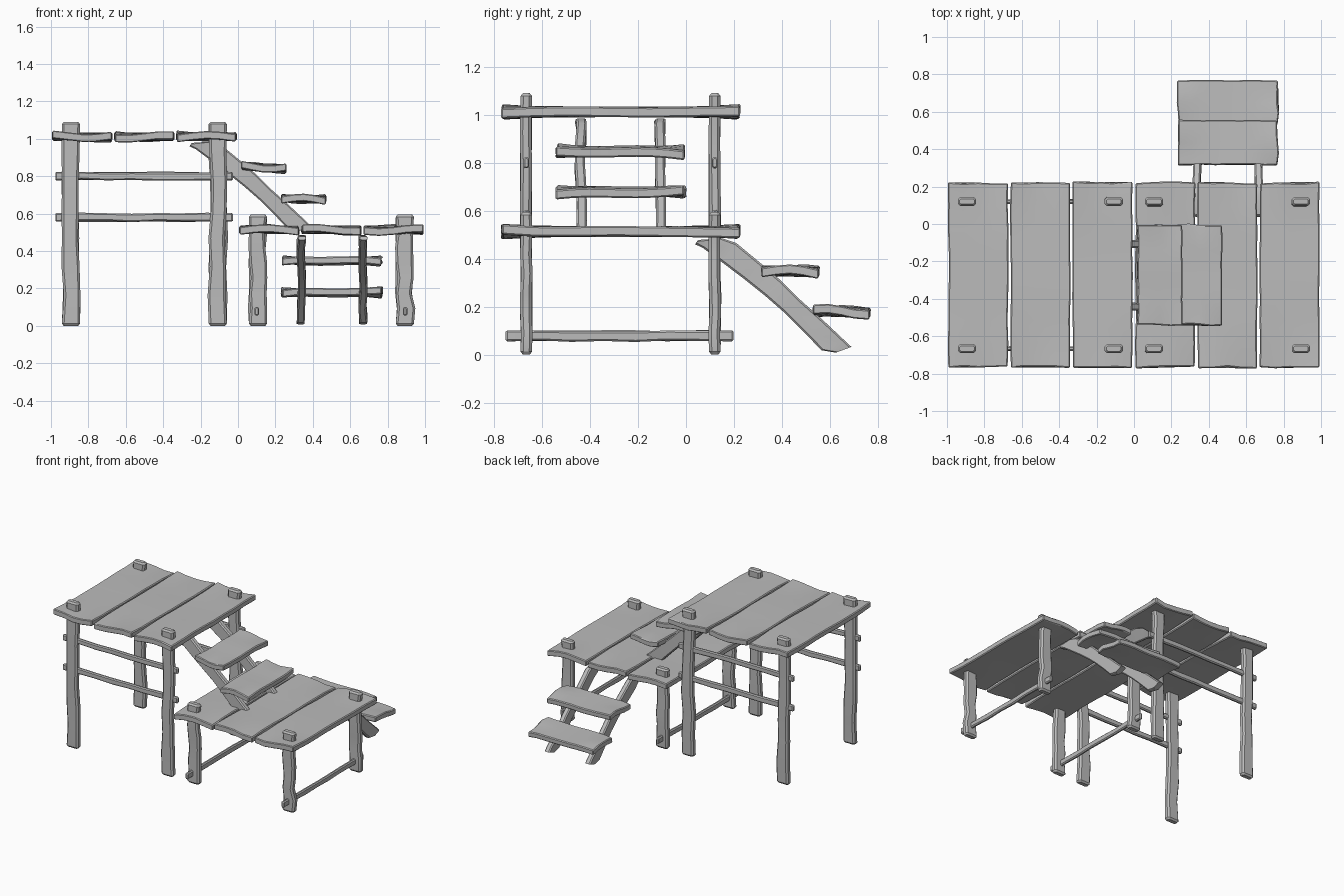
import bpy, bmesh, math, random
from mathutils import Vector, Matrix

if "Cube" in bpy.data.objects:
    bpy.data.objects.remove(bpy.data.objects["Cube"])

rng = random.Random(7)
wood = bpy.data.materials.new("grey_wood")
wood.diffuse_color = (0.5, 0.5, 0.5, 1)
wood.use_nodes = True
wood.node_tree.nodes["Principled BSDF"].inputs["Base Color"].default_value = wood.diffuse_color


def loft(name, rings, matrix=Matrix()):
    """Skin a list of closed rings, cap both ends, keep crisp edges."""
    bm = bmesh.new()
    loops = [[bm.verts.new(matrix @ Vector(p)) for p in r] for r in rings]
    n = len(loops[0])
    for a, b in zip(loops, loops[1:]):
        for i in range(n):
            j = (i + 1) % n
            bm.faces.new((a[i], a[j], b[j], b[i]))
    bm.faces.new(loops[0][::-1])
    bm.faces.new(loops[-1])
    bmesh.ops.recalc_face_normals(bm, faces=bm.faces)
    me = bpy.data.meshes.new(name)
    bm.to_mesh(me)
    bm.free()
    me.shade_smooth()
    me.set_sharp_from_angle(angle=math.radians(25))
    me.materials.append(wood)
    ob = bpy.data.objects.new(name, me)
    bpy.context.collection.objects.link(ob)
    return ob


def octagon(w, t, c):
    """Chamfered rectangle section, width w and thickness t."""
    a, b = w / 2, t / 2
    return [(-a, -b + c), (-a + c, -b), (a - c, -b), (a, -b + c),
            (a, b - c), (a - c, b), (-a + c, b), (-a, b - c)]


def beam(name, length, w, t, c, sway, matrix, n=7):
    """Rough-hewn pole along local z, w on local x, t on local y."""
    shape = [(rng.uniform(-sway, sway), rng.uniform(-sway, sway) * 0.4,
              w * rng.uniform(0.86, 1.0)) for _ in range(n + 1)]
    shape[0] = shape[n] = (0, 0, w)
    rings = []
    for i in range(-1, n + 2):
        k = min(max(i, 0), n)
        dx, dy, ww = shape[k]
        z, inset = c + (length - 2 * c) * k / n, 0
        if i != k:
            z, inset = (0 if i < 0 else length), c * 0.8
        rings.append([(x + dx, y + dy, z)
                      for x, y in octagon(ww - 2 * inset, t - 2 * inset, c - inset * 0.5)])
    return loft(name, rings, matrix)


def plank(name, w, length, t, matrix, rough=0.006, cols=5, n=8):
    """Warped board: w on local x, length on local y, ends curl and wave."""
    c = 0.006
    phase = [rng.uniform(0, 6.28) for _ in range(2)]
    ends = [[rng.uniform(-0.008, 0.004) for _ in range(cols)] for _ in range(2)]
    sides = [(rng.uniform(0, rough), rng.uniform(0, rough)) for _ in range(n + 1)]
    rings = []
    for i in range(-1, n + 2):
        k = min(max(i, 0), n)
        s = k / n
        inset = 0 if i == k else c * 0.8
        y = -length / 2 + c + (length - 2 * c) * s
        y += 0 if i == k else (-c if i < 0 else c)
        curl = abs(2 * s - 1) ** 4
        a, b = -w / 2 + sides[k][0] + inset, w / 2 - sides[k][1] - inset
        h = t / 2 - inset

        def place(x, z, f):
            col = min(int(f * (cols - 1) + 0.5), cols - 1)
            dy = ends[0 if s < 0.5 else 1][col] * curl * (1 if s > 0.5 else -1)
            dz = 0.010 * curl * math.sin(f * 4.4 + phase[0 if s < 0.5 else 1])
            dz += 0.002 * math.sin(s * 9 + phase[0])
            return (x, y + dy, z + dz)

        ring = [place(a, -h + c - inset, 0)]
        fr = [j / (cols - 1) for j in range(cols)]
        xs = [a + c + (b - a - 2 * c) * f for f in fr]
        ring += [place(x, -h, f) for x, f in zip(xs, fr)]
        ring += [place(b, -h + c - inset, 1), place(b, h - c + inset, 1)]
        ring += [place(x, h, f) for x, f in zip(xs[::-1], fr[::-1])]
        ring += [place(a, h - c + inset, 0)]
        rings.append(ring)
    return loft(name, rings, matrix)


T = Matrix.Translation
along_x = Matrix(((0, 0, 1, 0), (0, 1, 0, 0), (-1, 0, 0, 0), (0, 0, 0, 1)))
along_y = Matrix(((0, 1, 0, 0), (0, 0, 1, 0), (1, 0, 0, 0), (0, 0, 0, 1)))
post_y = (-0.666, 0.12)

# Platforms: three boards and four posts each
for label, x0, top, height in (("high", -1.0, 1.012, 1.09), ("low", 0.0, 0.513, 0.595)):
    for i in range(3):
        plank(f"{label}_deck_board_{i + 1}", 0.325, 0.993, 0.042,
              T((x0 + 0.167 + 0.3325 * i, -0.272, top)))
    for px in (x0 + 0.107, x0 + 0.892):
        for py in post_y:
            beam(f"{label}_post", height, 0.097, 0.048, 0.012, 0.008, T((px, py, 0)))

# Rails of the high platform, running left to right through the posts
for y in post_y:
    for z in (0.80, 0.58):
        beam("high_side_rail", 0.95, 0.046, 0.024, 0.007, 0.004,
             T((-0.977, y, z)) @ along_x)

# Rails of the low platform, running front to back near the ground
for x in (0.1, 0.893):
    beam("low_side_rail", 0.95, 0.046, 0.024, 0.007, 0.004,
         T((x, -0.752, 0.078)) @ along_y)

# Stair side profile: (lower y, z, upper y, z) from top to foot
STRINGER = ((.038, .46, .05, .478), (.07, .445, .15, .485), (.15, .385, .21, .465),
            (.24, .317, .3125, .38), (.33, .245, .40, .305), (.41, .175, .48, .225),
            (.50, .085, .575, .14), (.565, .018, .66, .06), (.625, .008, .69, .032))


def stairs(label, m):
    # Two slanted side boards with a slight sway
    for sx in (0.338, 0.668):
        rings = []
        for ly, lz, uy, uz in STRINGER:
            lo, up = Vector((0, ly, lz)), Vector((0, uy, uz))
            d = (up - lo).normalized() * 0.008
            cx = sx + rng.uniform(-0.005, 0.005)
            h, g = 0.021, 0.013
            rings.append([Vector((cx + ox, 0, 0)) + p for ox, p in (
                (-h, lo + d), (-g, lo), (g, lo), (h, lo + d),
                (h, up - d), (g, up), (-g, up), (-h, up - d))])
        loft(f"{label}_stair_side", rings, m)
    # Two treads, lifted a touch on the inner edge
    for y, z in ((0.435, 0.347), (0.648, 0.178)):
        turn = Matrix.Rotation(math.radians(90), 4, 'Z')
        tilt = Matrix.Rotation(math.radians(-2), 4, 'X')
        plank(f"{label}_stair_tread", 0.245, 0.54, 0.04,
              m @ T((0.502, y, z)) @ tilt @ turn, 0.005)


# Rear stair to the ground, and the same stair turned between the platforms
stairs("rear", Matrix())
stairs("middle", T((-0.297, 0.23, 0.5)) @ Matrix.Rotation(math.radians(-90), 4, 'Z'))
